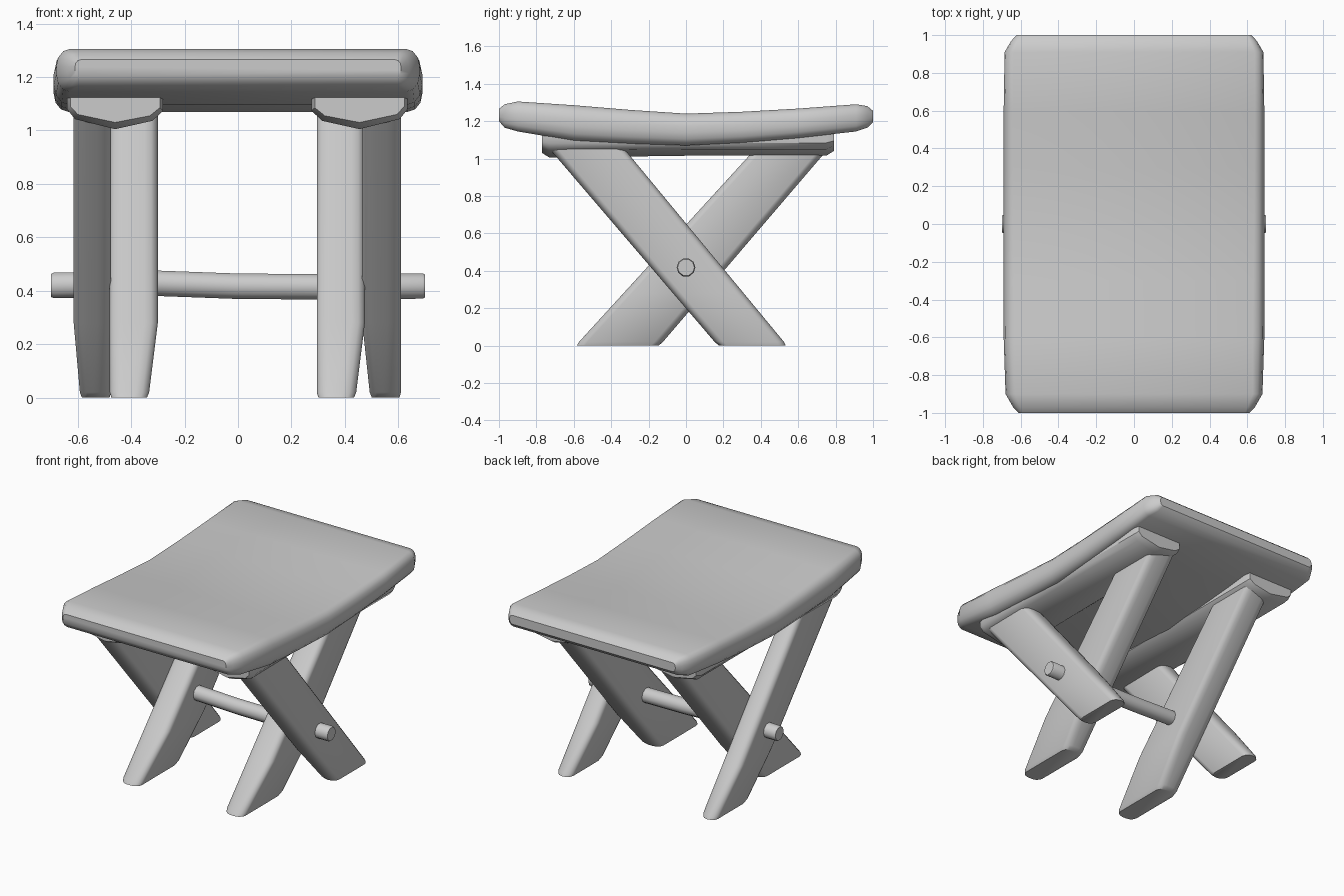
import bpy, bmesh, math
from mathutils import Vector

cube = bpy.data.objects.get("Cube")
if cube:
    bpy.data.objects.remove(cube, do_unlink=True)

grey = bpy.data.materials.new("plain_grey")
grey.use_nodes = True
GREY = (0.6, 0.6, 0.6, 1.0)
grey.diffuse_color = GREY
grey.node_tree.nodes["Principled BSDF"].inputs["Base Color"].default_value = GREY


def loft(name, rings, angle=40):
    """Skin a closed solid through a list of equally sized rings."""
    bm = bmesh.new()
    loops = [[bm.verts.new(p) for p in ring] for ring in rings]
    n = len(loops[0])
    for a, b in zip(loops, loops[1:]):
        for i in range(n):
            j = (i + 1) % n
            bm.faces.new((a[i], a[j], b[j], b[i]))
    bm.faces.new(loops[0])
    bm.faces.new(loops[-1])
    bmesh.ops.recalc_face_normals(bm, faces=bm.faces)
    mesh = bpy.data.meshes.new(name)
    bm.to_mesh(mesh)
    bm.free()
    mesh.materials.append(grey)
    obj = bpy.data.objects.new(name, mesh)
    bpy.context.collection.objects.link(obj)
    bpy.ops.object.select_all(action='DESELECT')
    obj.select_set(True)
    bpy.context.view_layer.objects.active = obj
    bpy.ops.object.shade_smooth_by_angle(angle=math.radians(angle))
    return obj


def rounded(u0, u1, v0, v1, ru, rv, steps=3):
    """Rectangle with elliptical corners, as (u, v) pairs."""
    corners = ((u1 - ru, v1 - rv), (u0 + ru, v1 - rv),
               (u0 + ru, v0 + rv), (u1 - ru, v0 + rv))
    pts = []
    for k, (cu, cv) in enumerate(corners):
        for s in range(steps + 1):
            a = math.pi / 2 * (k + s / steps)
            pts.append((cu + ru * math.cos(a), cv + rv * math.sin(a)))
    return pts


# Dished seat: y, underside, top, half width
stations = [
    (-1.0, 1.2, 1.265, 0.61), (-0.97, 1.165, 1.29, 0.64),
    (-0.9, 1.145, 1.305, 0.68), (-0.6, 1.095, 1.285, 0.69),
    (-0.3, 1.08, 1.26, 0.69), (0, 1.07, 1.24, 0.69),
    (0.3, 1.085, 1.25, 0.69), (0.6, 1.11, 1.267, 0.69),
    (0.91, 1.145, 1.29, 0.685), (0.97, 1.165, 1.28, 0.65),
    (1.0, 1.195, 1.255, 0.62)]
rings = []
for y, low, top, half in stations:
    r = (top - low) * 0.4
    rings.append([Vector((u, y, v)) for u, v in
                  rounded(-half, half, low, top, r * 0.8, r)])
loft("seat", rings)

# Support rails with a keeled underside
keel = [(-0.18, 1), (-0.18, 0.6), (-0.15, 0.3), (0, 0),
        (0.14, 0.25), (0.18, 0.55), (0.18, 1)]
for side, cx in (("right", -0.46), ("left", 0.455)):
    s = 1 if cx < 0 else -1
    rings = []
    for y, low, width in ((-0.77, 1.03, 0.93), (-0.73, 1.005, 1), (0, 1.015, 1),
                          (0.75, 1.015, 1), (0.79, 1.04, 0.93)):
        rings.append([Vector((cx + s * u * width, y, low + t * (1.13 - low)))
                      for u, t in keel])
    loft(side + "_rail", rings)


def leg(name, x0, x1, foot, head, taper0, taper1):
    """Slanted plank, cut level at both ends, thinner near the foot."""
    rings = []
    for z in (0, 0.02, 0.28, 1.07):
        t = z / 1.04
        y0, y1 = (f + (h - f) * t for f, h in zip(foot, head))
        k = max(0, 1 - z / 0.28)
        edge = 0.006 if z == 0 else 0
        section = rounded(x0 + taper0 * k + edge, x1 - taper1 * k - edge,
                          y0 + edge, y1 - edge, 0.05, 0.045)
        rings.append([Vector((u, v, z)) for u, v in section])
    loft(name, rings)


# Crossed legs: outer pair leans one way, inner pair the other
BACK_FOOT, FRONT_HEAD = (0.17, 0.54), (-0.72, -0.32)
FRONT_FOOT, BACK_HEAD = (-0.59, -0.14), (0.36, 0.75)
leg("left_outer_leg", 0.465, 0.61, BACK_FOOT, FRONT_HEAD, 0.03, 0)
leg("left_inner_leg", 0.295, 0.475, FRONT_FOOT, BACK_HEAD, 0, 0.035)
leg("right_outer_leg", -0.615, -0.475, BACK_FOOT, FRONT_HEAD, 0.025, 0)
leg("right_inner_leg", -0.48, -0.3, FRONT_FOOT, BACK_HEAD, 0, 0.035)

# Crossbar through the leg crossings
rings = []
for x, z, r in ((-0.7, 0.42, 0.045), (-0.69, 0.42, 0.05), (-0.3, 0.428, 0.05),
                (0, 0.417, 0.05), (0.3, 0.415, 0.05), (0.69, 0.418, 0.05),
                (0.7, 0.418, 0.045)):
    rings.append([Vector((x, r * math.cos(a), z + r * math.sin(a)))
                  for a in (math.tau * i / 10 for i in range(10))])
loft("crossbar", rings)
